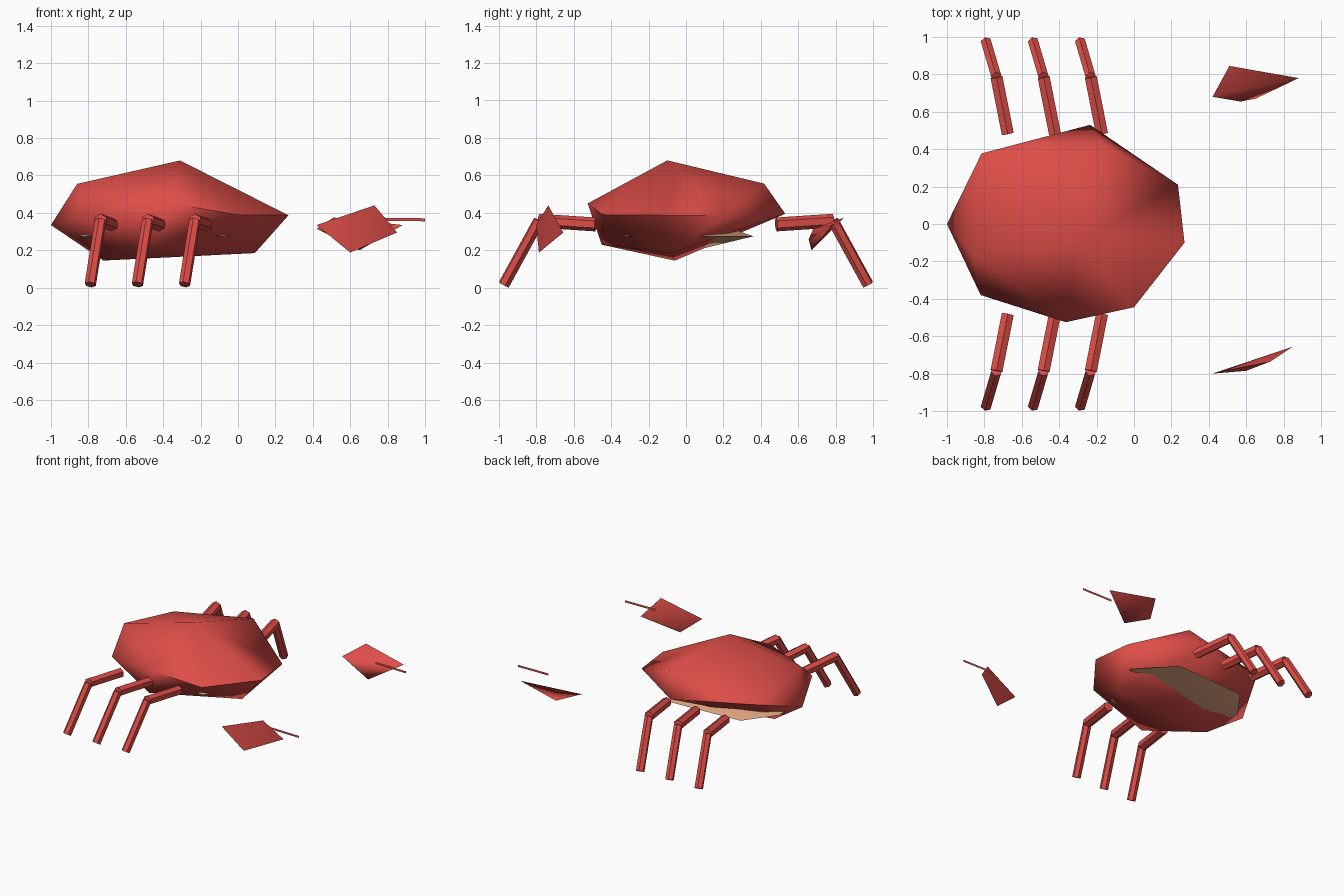
import bpy, bmesh, math
from mathutils import Vector

if "Cube" in bpy.data.objects:
    bpy.data.objects.remove(bpy.data.objects["Cube"])


def material(name, rgb):
    m = bpy.data.materials.new(name)
    m.diffuse_color = (*rgb, 1)
    m.use_nodes = True
    m.node_tree.nodes["Principled BSDF"].inputs["Base Color"].default_value = m.diffuse_color
    return m


RED = material("shell red", (0.73, 0.075, 0.064))
TAN = material("belly tan", (0.78, 0.40, 0.23))


def finish(name, bm, mat, angle):
    bmesh.ops.recalc_face_normals(bm, faces=bm.faces[:])
    me = bpy.data.meshes.new(name)
    bm.to_mesh(me)
    bm.free()
    me.materials.append(mat)
    ob = bpy.data.objects.new(name, me)
    bpy.context.collection.objects.link(ob)
    if angle:
        bpy.ops.object.select_all(action='DESELECT')
        ob.select_set(True)
        bpy.context.view_layer.objects.active = ob
        bpy.ops.object.shade_smooth_by_angle(angle=math.radians(angle))
    return ob


def hull(name, points, mat, angle=80):
    """Faceted lump: convex hull around a few corner points."""
    bm = bmesh.new()
    for p in points:
        bm.verts.new(p)
    bmesh.ops.convex_hull(bm, input=bm.verts[:])
    loose = [v for v in bm.verts if not v.link_faces]
    bmesh.ops.delete(bm, geom=loose, context='VERTS')
    return finish(name, bm, mat, angle)


# Shell: coarse, irregular, rounded body
hull("shell", [
    (-1, 0, .335), (-.86, -.17, .555), (-.31, -.1, .68), (-.16, .417, .556),
    (-.815, .377, .45), (-.235, .53, .395), (.235, .21, .385), (.27, -.1, .387),
    (0, -.445, .39), (-.365, -.525, .45), (-.82, -.38, .385),
    (-.45, -.45, .23), (.09, -.08, .185), (-.72, -.06, .145)], RED)

# Belly: paler lump showing through the underside
ring = [(-.86, -.19), (-.87, .10), (-.70, .33), (-.12, .36),
        (.12, .10), (-.06, -.34), (-.62, -.33)]
hull("belly", [(x, y, .275) for x, y in ring]
     + [(-.6, .07, .205), (-.37, 0, .4)], TAN, 40)


# Legs: two hexagonal segments each, three per side
def rod(bm, a, b, r):
    a, b = Vector(a), Vector(b)
    d = b - a
    mat = d.to_track_quat('Z', 'Y').to_matrix().to_4x4()
    mat.translation = (a + b) / 2
    bmesh.ops.create_cone(bm, cap_ends=True, segments=6, radius1=r,
                          radius2=r, depth=d.length, matrix=mat)


for side, label in ((-1, "front"), (1, "back")):
    for i in range(3):
        dx = i * 0.252
        hip = (-.675 + dx, side * .482, .338)
        knee = (-.735 + dx, side * .785, .358)
        tip = (-.79 + dx, side * .972, .017)
        bm = bmesh.new()
        rod(bm, hip, knee, .037)
        rod(bm, knee, tip, .031)
        finish(f"{label}_leg_{i + 1}", bm, RED, 0)

# Claws: small pointed shards floating ahead of the body
hull("front_claw", [(.42, -.80, .335), (.73, -.735, .44),
                    (.85, -.655, .295), (.60, -.785, .188)], RED)
hull("back_claw", [(.42, .68, .315), (.51, .845, .375), (.88, .78, .335),
                   (.57, .655, .26), (.65, .67, .2)], RED)

# Pincer slivers: thin flat upright strips
for label, y in (("front", -.68), ("back", .635)):
    bm = bmesh.new()
    bm.faces.new([bm.verts.new(p) for p in (
        (.74, y, .358), (1, y, .355), (1, y, .371), (.74, y, .374))])
    finish(f"{label}_pincer", bm, RED, 0)
